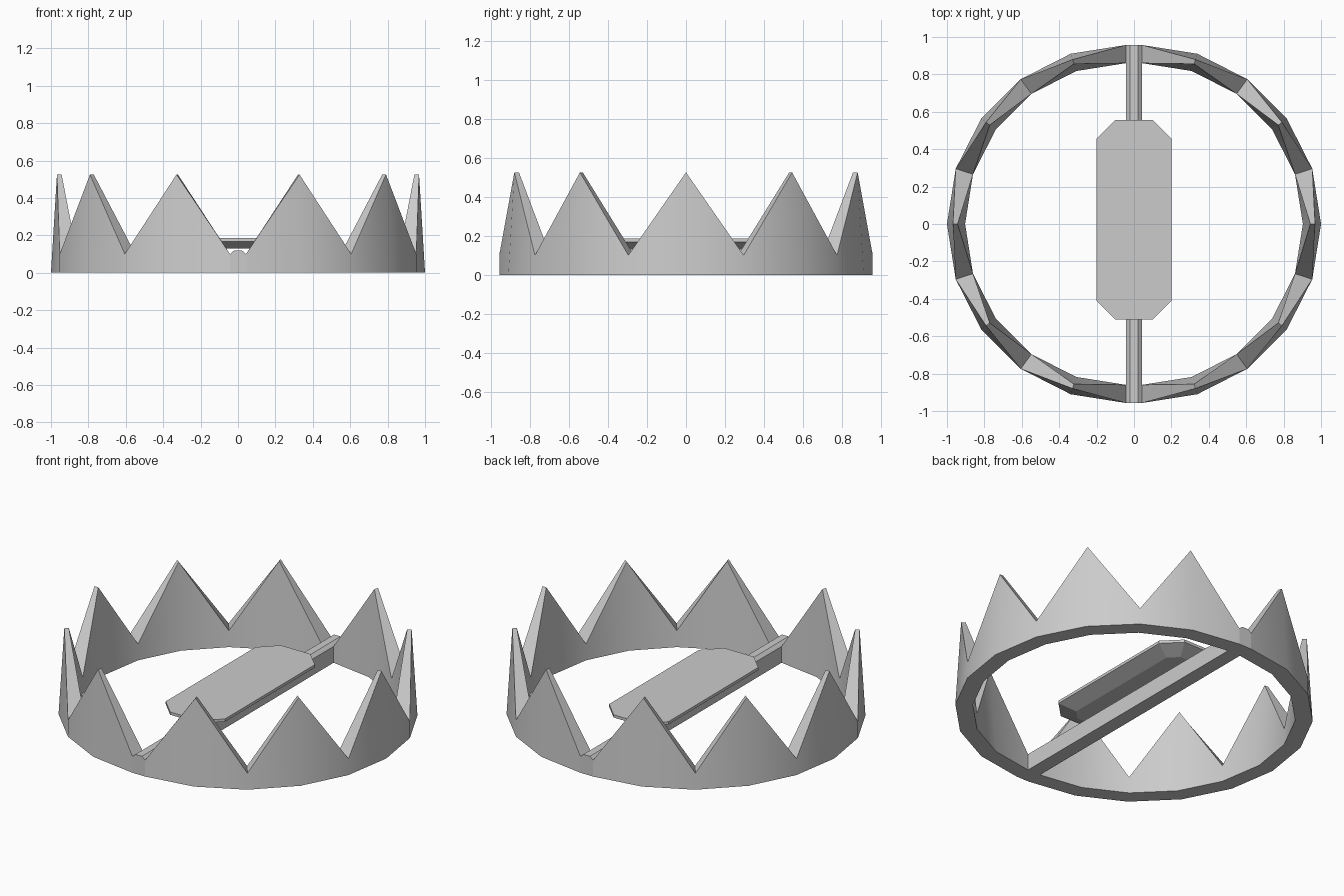
import bpy, math

if "Cube" in bpy.data.objects:
    bpy.data.objects.remove(bpy.data.objects["Cube"])

def make(name, verts, faces, smooth=False):
    me = bpy.data.meshes.new(name)
    me.from_pydata(verts, [], faces)
    ob = bpy.data.objects.new(name, me)
    bpy.context.collection.objects.link(ob)
    if smooth:
        bpy.ops.object.select_all(action='DESELECT')
        bpy.context.view_layer.objects.active = ob
        ob.select_set(True)
        bpy.ops.object.shade_smooth_by_angle(angle=math.radians(25))
    return ob

def loft(name, loops, smooth=False):
    """Skin closed loops of equal length and cap both ends."""
    n = len(loops[0])
    verts = [v for lp in loops for v in lp]
    faces = [(a * n + i, (a + 1) * n + i, (a + 1) * n + (i + 1) % n, a * n + (i + 1) % n)
             for a in range(len(loops) - 1) for i in range(n)]
    faces += [tuple(range(n)), tuple(range(len(verts) - 1, len(verts) - n - 1, -1))]
    return make(name, verts, faces, smooth)

HALF = 0.043   # half width of the base bar

# Toothed half ring: cross-sections alternate between valley and spike
def section(k):
    a = math.radians(18 * k)
    if k % 2 == 0:
        prof = [(0.957, 0), (0.925, 0.525), (0.90, 0.525), (0.86, 0)]
    else:
        prof = [(0.957, 0), (0.957, 0.10), (0.86, 0.10), (0.86, 0)]
    return [(HALF + r * math.cos(a), r * math.sin(a), z) for r, z in prof]

jaw = loft("toothed_jaws", [section(k) for k in range(-5, 6)], True)
mirror = jaw.modifiers.new("mirror", 'MIRROR')
mirror.use_mirror_merge = False

# Base bar with a chamfered top, running front to back
bar = [(-HALF, 0), (HALF, 0), (HALF, 0.10), (0.022, 0.118), (-0.022, 0.118), (-HALF, 0.10)]
loft("base_bar", [[(x, y, z) for x, z in bar] for y in (0.957, -0.957)])

# Octagonal trigger plate with a tapered underside
def octagon(inset, z):
    x, y, c = 0.2 - inset, 0.533 - inset, 0.1 - inset * 0.5
    pts = [(x, y - c), (x - c, y), (c - x, y), (-x, y - c),
           (-x, c - y), (c - x, -y), (x - c, -y), (x, c - y)]
    return [(px, py + 0.022, z) for px, py in pts]

loft("trigger_plate", [octagon(0.09, 0.13), octagon(0, 0.168), octagon(0, 0.185)][::-1])
